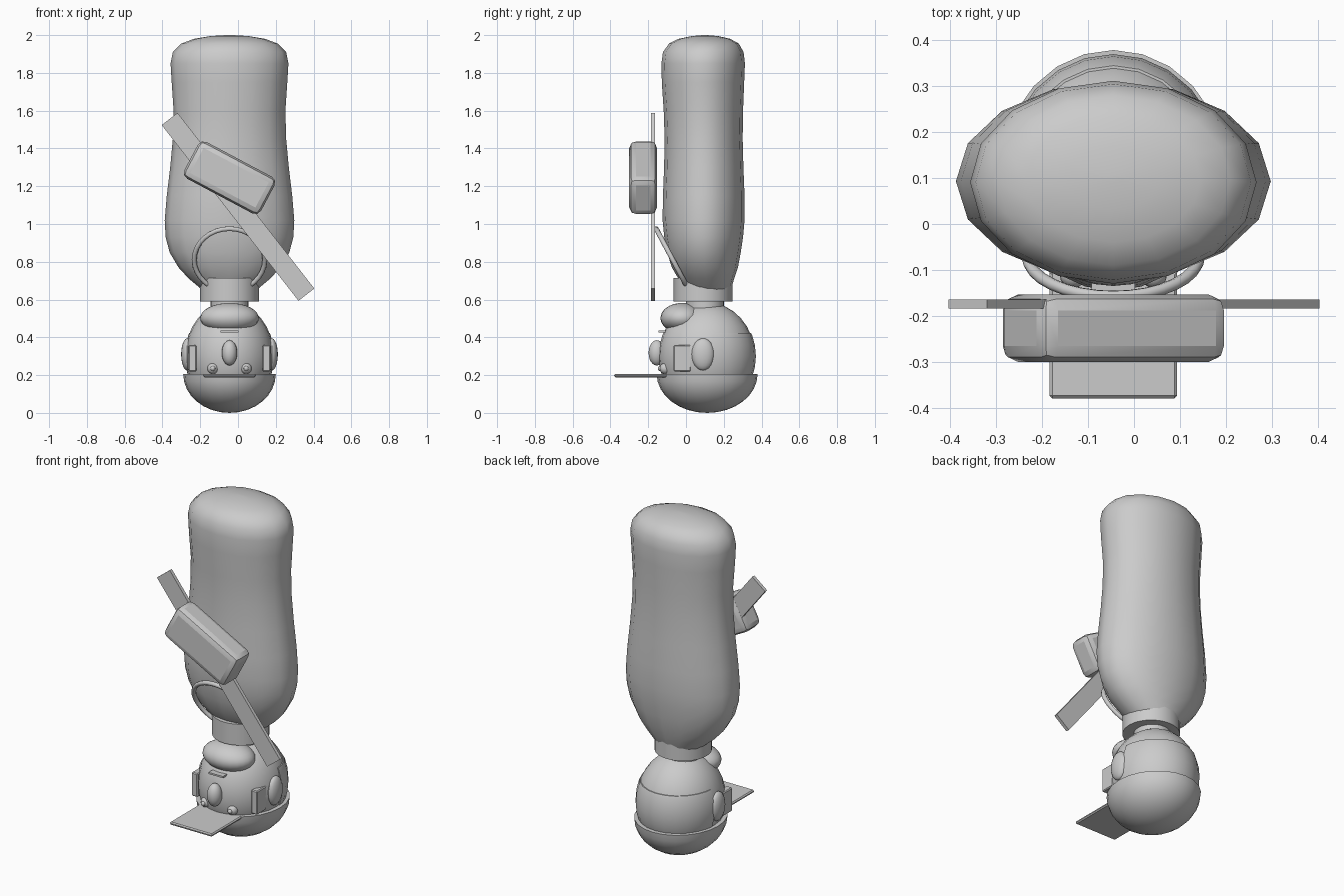
import bpy, bmesh, math
from mathutils import Matrix, Vector

cube = bpy.data.objects.get("Cube")
if cube:
    bpy.data.objects.remove(cube, do_unlink=True)

grey = bpy.data.materials.new("plain grey")
GREY = (0.6, 0.6, 0.6, 1)
grey.use_nodes = True
grey.diffuse_color = GREY
grey.node_tree.nodes["Principled BSDF"].inputs["Base Color"].default_value = GREY

CX = -0.045   # middle of the figure


def finish(bm, name, matrix=Matrix(), angle=35):
    """Turn a bmesh into a shaded, coloured object."""
    bm.transform(matrix)
    bmesh.ops.recalc_face_normals(bm, faces=bm.faces[:])
    me = bpy.data.meshes.new(name)
    bm.to_mesh(me)
    bm.free()
    me.materials.append(grey)
    me.shade_smooth()
    me.set_sharp_from_angle(angle=math.radians(angle))
    ob = bpy.data.objects.new(name, me)
    bpy.context.collection.objects.link(ob)
    return ob


def placed(center, size):
    return Matrix.Translation(center) @ Matrix.Diagonal((*size, 1))


def ellipsoid_mesh(seg=24, rings=16):
    bm = bmesh.new()
    bmesh.ops.create_uvsphere(bm, u_segments=seg, v_segments=rings, radius=1)
    bm.transform(Matrix.Rotation(math.pi / 2, 4, 'Z'))
    return bm


def ellipsoid(name, center, radii, seg=24, rings=16):
    return finish(ellipsoid_mesh(seg, rings), name, placed(center, radii))


def box(name, center, size, tilt=0, bevel=0, segments=2):
    bm = bmesh.new()
    bmesh.ops.create_cube(bm, size=1)
    bm.transform(Matrix.Diagonal((*size, 1)))
    if bevel:
        bmesh.ops.bevel(bm, geom=bm.edges[:], offset=bevel, segments=segments,
                        profile=0.5, affect='EDGES')
    turn = Matrix.Translation(center) @ Matrix.Rotation(tilt, 4, 'Y')
    return finish(bm, name, turn, 20)


def cylinder(name, center, radius, height):
    bm = bmesh.new()
    bmesh.ops.create_cone(bm, cap_ends=True, segments=32, radius1=radius,
                          radius2=radius, depth=height)
    return finish(bm, name, Matrix.Translation(center))


def loft(name, rings, sides=16):
    """Stack of ellipses: z, half width, front y, back y."""
    bm = bmesh.new()
    loops = []
    for z, half, front, back in rings:
        mid, depth = (front + back) / 2, (back - front) / 2
        angles = [2 * math.pi * i / sides for i in range(sides)]
        loops.append([bm.verts.new((CX + half * math.cos(a),
                                    mid + depth * math.sin(a), z)) for a in angles])
    for low, high in zip(loops, loops[1:]):
        for i in range(sides):
            j = (i + 1) % sides
            bm.faces.new((low[i], low[j], high[j], high[i]))
    bm.faces.new(loops[0])
    bm.faces.new(loops[-1])
    return finish(bm, name, angle=60)


# Body: a rounded sack, widest near the shoulders
loft("body", [
    (0.62, 0.11, 0.02, 0.22), (0.66, 0.155, -0.01, 0.24),
    (0.71, 0.215, -0.04, 0.255), (0.77, 0.27, -0.075, 0.275),
    (0.85, 0.317, -0.1, 0.29), (0.93, 0.338, -0.115, 0.302),
    (1.02, 0.343, -0.124, 0.31), (1.15, 0.332, -0.122, 0.31),
    (1.3, 0.314, -0.116, 0.304), (1.45, 0.3, -0.113, 0.3),
    (1.6, 0.296, -0.118, 0.302), (1.75, 0.306, -0.128, 0.308),
    (1.85, 0.312, -0.13, 0.312), (1.91, 0.3, -0.122, 0.305),
    (1.955, 0.255, -0.09, 0.28), (1.98, 0.19, -0.04, 0.235),
    (1.995, 0.1, 0.03, 0.17), (2.0, 0.02, 0.09, 0.11)])

# Collar and neck
cylinder("collar", (CX, 0.09, 0.652), 0.155, 0.125)
cylinder("neck", (CX, 0.1, 0.57), 0.1, 0.12)

# Tilted neck ring
bm = bmesh.new()
major, minor, around, tube = 0.187, 0.013, 32, 8
grid = [[bm.verts.new(((major + minor * math.cos(v)) * math.cos(u),
                       (major + minor * math.cos(v)) * math.sin(u),
                       minor * math.sin(v)))
         for v in (2 * math.pi * k / tube for k in range(tube))]
        for u in (2 * math.pi * k / around for k in range(around))]
for i in range(around):
    a, b = grid[i], grid[(i + 1) % around]
    for k in range(tube):
        n = (k + 1) % tube
        bm.faces.new((a[k], b[k], b[n], a[n]))
finish(bm, "neck_ring", Matrix.Translation((CX, -0.07, 0.81)) @
       Matrix.Rotation(math.radians(118), 4, 'X'), 80)

# Head with beard, nose and mouth
HEAD, HEAD_R = Vector((CX, 0.11, 0.3)), Vector((0.235, 0.255, 0.285))
ellipsoid("head", HEAD, HEAD_R)
ellipsoid("chin", (CX, -0.02, 0.502), (0.155, 0.115, 0.08))
ellipsoid("nose", (CX, -0.155, 0.318), (0.041, 0.043, 0.067), 16, 12)
box("mouth", (CX, -0.115, 0.43), (0.095, 0.06, 0.01))

# Ears, eyes and pupils on both sides
for side, label in ((-1, "right"), (1, "left")):
    ellipsoid(label + "_ear", (CX + side * 0.224, 0.09, 0.31),
              (0.032, 0.06, 0.085), 16, 12)
    ellipsoid(label + "_eye", (CX + side * 0.088, -0.11, 0.235),
              (0.029, 0.03, 0.029), 16, 10)
    ellipsoid(label + "_pupil", (CX + side * 0.088, -0.137, 0.235),
              (0.013, 0.012, 0.013), 12, 8)
    box(label + "_sideburn", (CX + side * 0.196, -0.02, 0.29),
        (0.04, 0.09, 0.14), bevel=0.005, segments=1)

# Hair: thin shell round the back of the head
bm = ellipsoid_mesh()
for co, no in (((0, 0, 0.42), (0, 0, 1)), ((0, 0.1, 0), (0, -1, 0))):
    bmesh.ops.bisect_plane(bm, geom=bm.verts[:] + bm.edges[:] + bm.faces[:],
                           plane_co=co, plane_no=no, clear_outer=True)
    bmesh.ops.holes_fill(bm, edges=[e for e in bm.edges if e.is_boundary])
finish(bm, "hair", placed(HEAD, HEAD_R * 1.02))

# Cap: closed half dome, with a flat brim
bm = ellipsoid_mesh()
bmesh.ops.bisect_plane(bm, geom=bm.verts[:] + bm.edges[:] + bm.faces[:],
                       plane_co=(0, 0, 0), plane_no=(0, 0, 1), clear_outer=True)
bmesh.ops.holes_fill(bm, edges=[e for e in bm.edges if e.is_boundary])
finish(bm, "cap", placed((CX, 0.112, 0.205), (0.245, 0.267, 0.205)))
box("brim", (CX, -0.22, 0.197), (0.278, 0.32, 0.017), bevel=0.006, segments=1)

# Shoulder strap and bag
box("strap", (0, -0.174, 1.091), (1.179, 0.02, 0.106), math.atan2(0.93, 0.724))
box("bag", (CX, -0.227, 1.245), (0.46, 0.147, 0.22), math.radians(28), 0.035)
